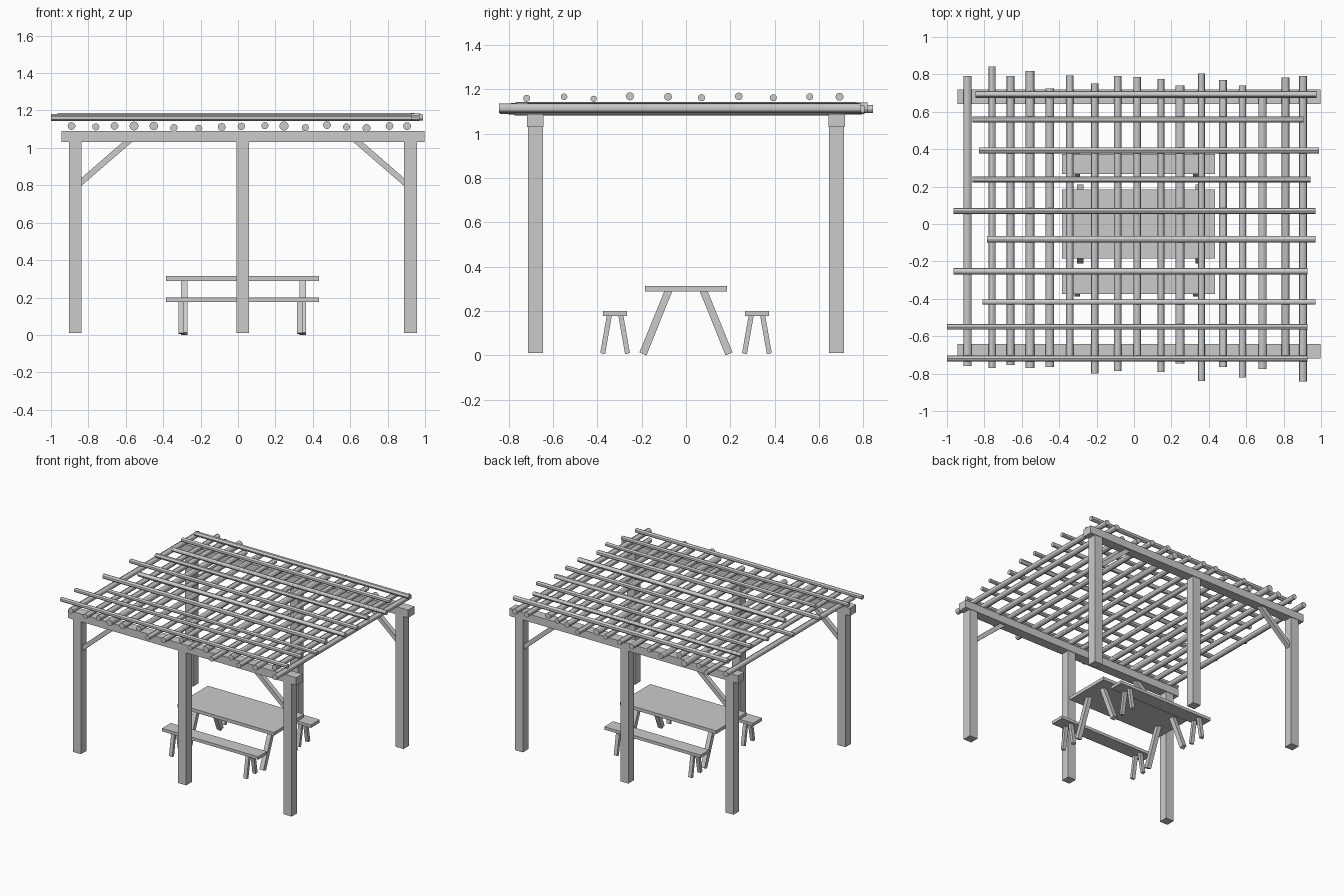
import bpy, bmesh
from mathutils import Vector, Matrix


def finish(bm, name):
    me = bpy.data.meshes.new(name)
    bm.to_mesh(me)
    bm.free()
    ob = bpy.data.objects.new(name, me)
    bpy.context.collection.objects.link(ob)
    return ob


def box(name, x, y, z):
    """Box from (min, max) ranges."""
    bm = bmesh.new()
    size = [r[1] - r[0] for r in (x, y, z)]
    mid = [(r[0] + r[1]) / 2 for r in (x, y, z)]
    bmesh.ops.create_cube(bm, size=1, matrix=Matrix.Translation(mid) @ Matrix.Diagonal((*size, 1)))
    return finish(bm, name)


def strut(name, a, b, u, w, cut):
    """Bar from a to b: u is the width vector, w the cut direction at both ends."""
    bm = bmesh.new()
    a, b = Vector(a), Vector(b)
    u, w = Vector(u) / 2, [Vector(c) / 2 for c in (w, cut)]
    rings = []
    for p, c in ((a, w[0]), (b, w[1])):
        rings.append([bm.verts.new(p + u * i + c * j) for i, j in ((-1, -1), (1, -1), (1, 1), (-1, 1))])
    bm.faces.new(rings[0])
    bm.faces.new(rings[1])
    for k in range(4):
        n = (k + 1) % 4
        bm.faces.new((rings[0][k], rings[0][n], rings[1][n], rings[1][k]))
    bmesh.ops.recalc_face_normals(bm, faces=bm.faces)
    return finish(bm, name)


def pole(name, a, b, r):
    bm = bmesh.new()
    a, b = Vector(a), Vector(b)
    d = b - a
    m = Matrix.Translation((a + b) / 2) @ d.to_track_quat('Z', 'Y').to_matrix().to_4x4()
    bmesh.ops.create_cone(bm, cap_ends=True, segments=12, radius1=r, radius2=r, depth=d.length, matrix=m)
    ob = finish(bm, name)
    for p in ob.data.polygons:
        p.use_smooth = len(p.vertices) == 4
    bpy.context.view_layer.objects.active = ob
    ob.select_set(True)
    bpy.ops.object.shade_smooth_by_angle()
    ob.select_set(False)


# Posts, beams and corner braces, one frame at the front and one at the back
for side, s in (("front", -1), ("back", 1)):
    y = 0.68 * s
    for px in (-0.87, 0.025, 0.922):
        box(side + "_post", (px - 0.034, px + 0.034), (y - 0.034, y + 0.034), (0.01, 1.032))
    box(side + "_beam", (-0.945, 0.998), (y - 0.038, y + 0.038), (1.031, 1.09))
    for k in (-1, 1):
        strut(side + "_brace", (0.025 + k * 0.866, y, 0.815), (0.025 + k * 0.612, y, 1.035),
              (0, 0.036, 0), (0, 0, 0.042), (0.05 * k, 0, 0))

# Rafter poles resting on the beams: x, z, radius, y start, y end
rafters = [
    (-0.89, 1.117, .021, -.76, .79), (-0.76, 1.112, .019, -.77, .843),
    (-0.66, 1.117, .021, -.755, .79), (-0.556, 1.117, .024, -.77, .818),
    (-0.45, 1.117, .023, -.765, .725), (-0.343, 1.107, .02, -.715, .795),
    (-0.21, 1.105, .019, -.80, .75), (-0.087, 1.112, .021, -.785, .79),
    (0.018, 1.115, .02, -.715, .785), (0.144, 1.119, .019, -.79, .775),
    (0.246, 1.117, .025, -.745, .74), (0.36, 1.108, .019, -.84, .805),
    (0.476, 1.122, .021, -.765, .77), (0.58, 1.112, .019, -.82, .74),
    (0.687, 1.105, .022, -.775, .695), (0.81, 1.117, .021, -.715, .783),
    (0.904, 1.116, .021, -.843, .79)]
for x, z, r, y0, y1 in rafters:
    pole("rafter_pole", (x, y0, z), (x, y1, z), r)

# Thinner cross poles on top: y, z, radius, x start, x end
cross = [
    (-0.719, 1.16, .016, -1, .928), (-0.55, 1.167, .015, -1, .928),
    (-0.417, 1.158, .014, -.81, .97), (-0.253, 1.169, .018, -.965, .928),
    (-0.081, 1.167, .0175, -.786, .97), (0.07, 1.163, .016, -.965, .97),
    (0.238, 1.169, .017, -.864, .944), (0.394, 1.163, .016, -.83, .99),
    (0.558, 1.167, .016, -.864, .906), (0.693, 1.167, .018, -.847, .976)]
for y, z, r, x0, x1 in cross:
    pole("cross_pole", (x0, y, z), (x1, y, z), r)

# Picnic table and its two benches
box("table_top", (-0.385, 0.433), (-0.184, 0.184), (0.289, 0.314))
for s in (-1, 1):
    box("bench_seat", (-0.385, 0.433), (s * 0.32 - 0.054, s * 0.32 + 0.054), (0.177, 0.2))

# Splayed legs at both ends
for dx in (0, 0.633):
    for s in (-1, 1):
        strut("table_leg", (-0.287 + dx, 0.079 * s, 0.292), (-0.287 + dx, 0.194 * s, 0.007),
              (0.034, 0, 0), (0, 0.036, 0), (0, 0.032, 0.013 * s))
        for k in (-1, 1):
            strut("bench_leg", (-0.303 + dx, s * 0.32 + 0.026 * k, 0.18), (-0.303 + dx, s * 0.32 + 0.056 * k, 0.008),
                  (0.028, 0, 0), (0, 0.023, 0), (0, 0.022, 0.005 * k))
